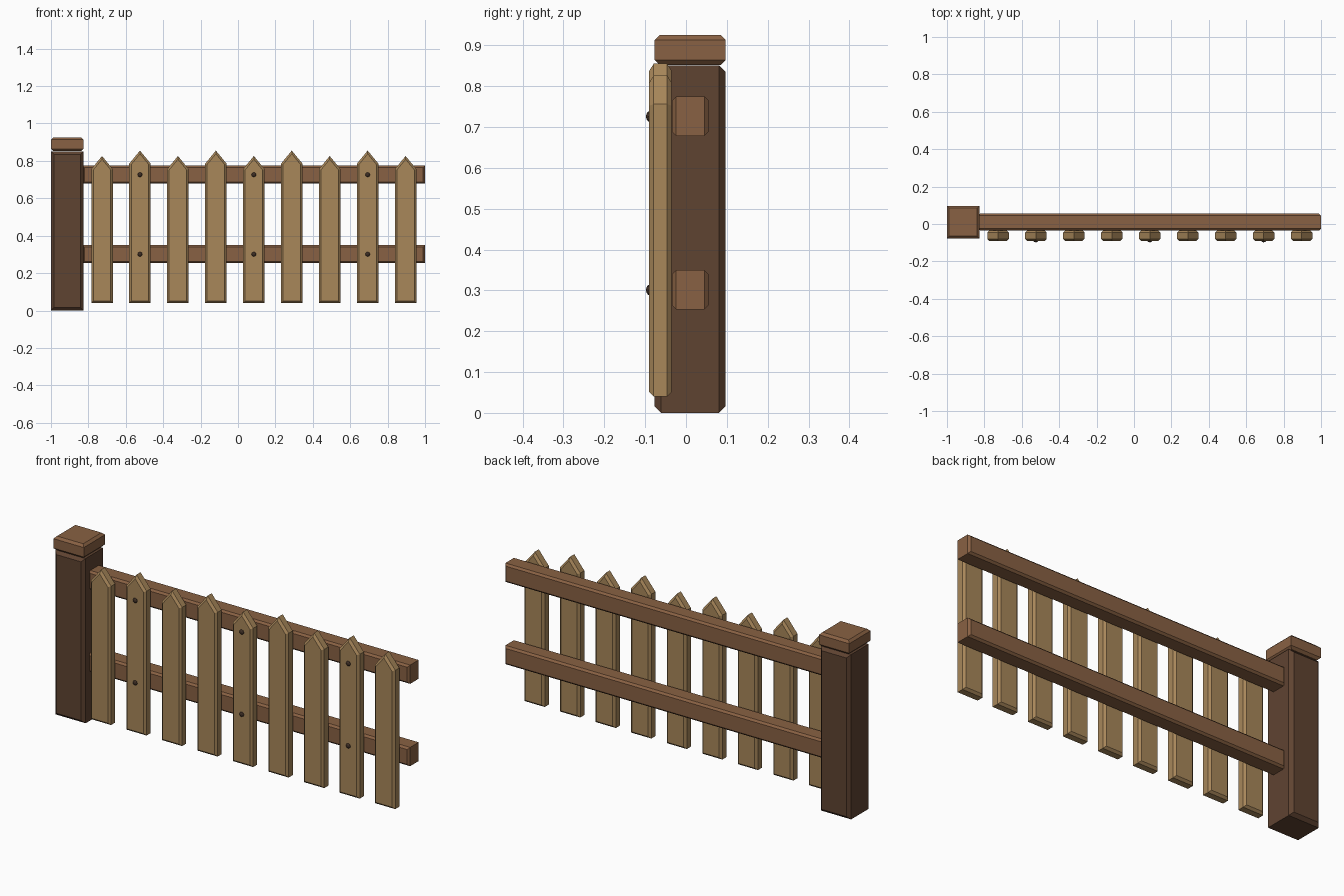
import bpy, bmesh, math
from mathutils import Matrix

if "Cube" in bpy.data.objects:
    bpy.data.objects.remove(bpy.data.objects["Cube"])


def srgb(r, g, b):
    lin = lambda c: c / 12.92 if c <= 0.04045 else ((c + 0.055) / 1.055) ** 2.4
    return (lin(r / 255), lin(g / 255), lin(b / 255), 1)


def material(name, rgb):
    m = bpy.data.materials.new(name)
    m.diffuse_color = srgb(*rgb)
    m.use_nodes = True
    m.node_tree.nodes["Principled BSDF"].inputs["Base Color"].default_value = m.diffuse_color
    return m


DARK = material("dark wood", (95, 67, 49))
MID = material("mid brown wood", (137, 97, 67))
LIGHT = material("light wood", (168, 135, 90))
IRON = material("dark iron", (62, 46, 36))


def finish(bm, name, mat):
    bmesh.ops.recalc_face_normals(bm, faces=bm.faces)
    me = bpy.data.meshes.new(name)
    bm.to_mesh(me)
    bm.free()
    me.materials.append(mat)
    ob = bpy.data.objects.new(name, me)
    bpy.context.collection.objects.link(ob)
    return ob


def plank(name, outline, lo, hi, bevel, mat, axis="y"):
    """Extrude an outline along an axis and chamfer both end outlines."""
    bm = bmesh.new()
    place = (lambda p, d: (p[0], d, p[1])) if axis == "y" else (lambda p, d: (p[0], p[1], d))
    a = [bm.verts.new(place(p, lo)) for p in outline]
    b = [bm.verts.new(place(p, hi)) for p in outline]
    caps = [bm.faces.new(a), bm.faces.new(b)]
    n = len(outline)
    for i in range(n):
        j = (i + 1) % n
        bm.faces.new((a[i], a[j], b[j], b[i]))
    bmesh.ops.recalc_face_normals(bm, faces=bm.faces)
    edges = [e for f in caps for e in f.edges]
    bmesh.ops.bevel(bm, geom=edges, offset=bevel, segments=1, affect="EDGES")
    return finish(bm, name, mat)


def rect(x0, x1, z0, z1):
    return [(x0, z0), (x1, z0), (x1, z1), (x0, z1)]


# Post and its cap
plank("post", rect(-1, -0.827, 0, 0.851), -0.077, 0.097, 0.016, DARK)
plank("post_cap", rect(-1, -0.827, -0.077, 0.097), 0.852, 0.925, 0.012, MID, "z")

# Rails
for name, z0 in (("lower_rail", 0.253), ("upper_rail", 0.678)):
    plank(name, rect(-0.832, 1.0, z0, z0 + 0.097), -0.034, 0.055, 0.01, MID)

# Pointed pickets, alternating short and tall
for i in range(9):
    x = -0.727 + 0.2029 * i
    top = 0.855 if i % 2 else 0.826
    w = 0.0575
    outline = [(x - w, 0.04), (x + w, 0.04), (x + w, top - 0.07),
               (x, top), (x - w, top - 0.07)]
    plank(f"picket_{i + 1}", outline, -0.09, -0.035, 0.011, LIGHT)

    # Nail heads on every third picket
    if i % 3 == 1:
        for z in (0.301, 0.726):
            bm = bmesh.new()
            bmesh.ops.create_uvsphere(bm, u_segments=8, v_segments=6, radius=0.0135)
            rot = Matrix.Rotation(math.pi / 2, 4, "X")
            squash = Matrix.Diagonal((1, 0.75, 1, 1))
            bm.transform(Matrix.Translation((x, -0.088, z)) @ squash @ rot)
            finish(bm, f"nail_{i + 1}_{'upper' if z > 0.5 else 'lower'}", IRON)
